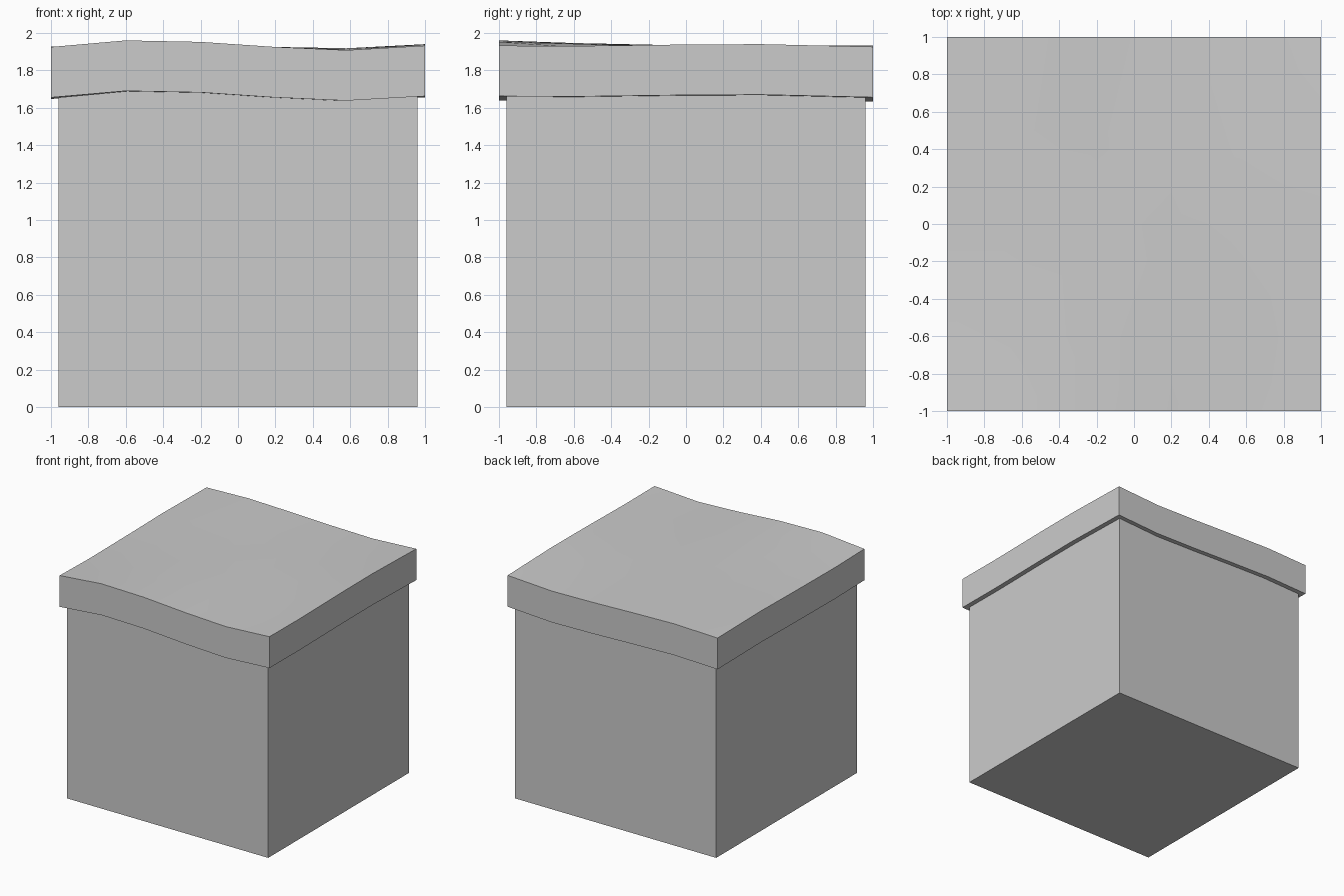
import bpy, bmesh

if "Cube" in bpy.data.objects:
    bpy.data.objects.remove(bpy.data.objects["Cube"])

# Gently rippled surface: heights sampled on a coarse grid
XS = [-1, -0.6, -0.2, 0.2, 0.58, 1]
YS = [-1, -0.6, 0, 0.4, 1]
H = [
    [1.925, 1.960, 1.952, 1.925, 1.908, 1.932],
    [1.917, 1.946, 1.942, 1.925, 1.912, 1.930],
    [1.922, 1.933, 1.930, 1.925, 1.918, 1.938],
    [1.928, 1.932, 1.926, 1.920, 1.914, 1.940],
    [1.920, 1.933, 1.923, 1.910, 1.903, 1.926],
]
THICK = 0.27


def block(name, half, drop, bottom):
    """Square block with rippled top; bottom(z) gives the underside height."""
    bm = bmesh.new()
    nx, ny = len(XS), len(YS)
    pts = [(x * half, y * half, H[j][i] - drop)
           for j, y in enumerate(YS) for i, x in enumerate(XS)]
    top = [bm.verts.new(p) for p in pts]
    low = [bm.verts.new((x, y, bottom(z))) for x, y, z in pts]
    for j in range(ny - 1):
        for i in range(nx - 1):
            a = j * nx + i
            q = (a, a + 1, a + nx + 1, a + nx)
            bm.faces.new([top[k] for k in q])
            bm.faces.new([low[k] for k in reversed(q)])
    # Side walls around the rim
    rim = [e for e in bm.edges if e.is_boundary and e.verts[0] in set(top)]
    idx = {v: k for k, v in enumerate(top)}
    for e in rim:
        a, b = (idx[v] for v in e.verts)
        bm.faces.new([top[a], top[b], low[b], low[a]])
    bmesh.ops.recalc_face_normals(bm, faces=bm.faces)
    mesh = bpy.data.meshes.new(name)
    bm.to_mesh(mesh)
    bm.free()
    ob = bpy.data.objects.new(name, mesh)
    bpy.context.collection.objects.link(ob)
    bpy.ops.object.select_all(action='DESELECT')
    ob.select_set(True)
    bpy.context.view_layer.objects.active = ob
    bpy.ops.object.shade_smooth_by_angle()
    return ob


# Base block, its top meeting the underside of the cap
block("base_block", 0.96, THICK, lambda z: 0.0)
# Overhanging cap layer of constant thickness
block("top_layer", 1.0, 0.0, lambda z: z - THICK)
